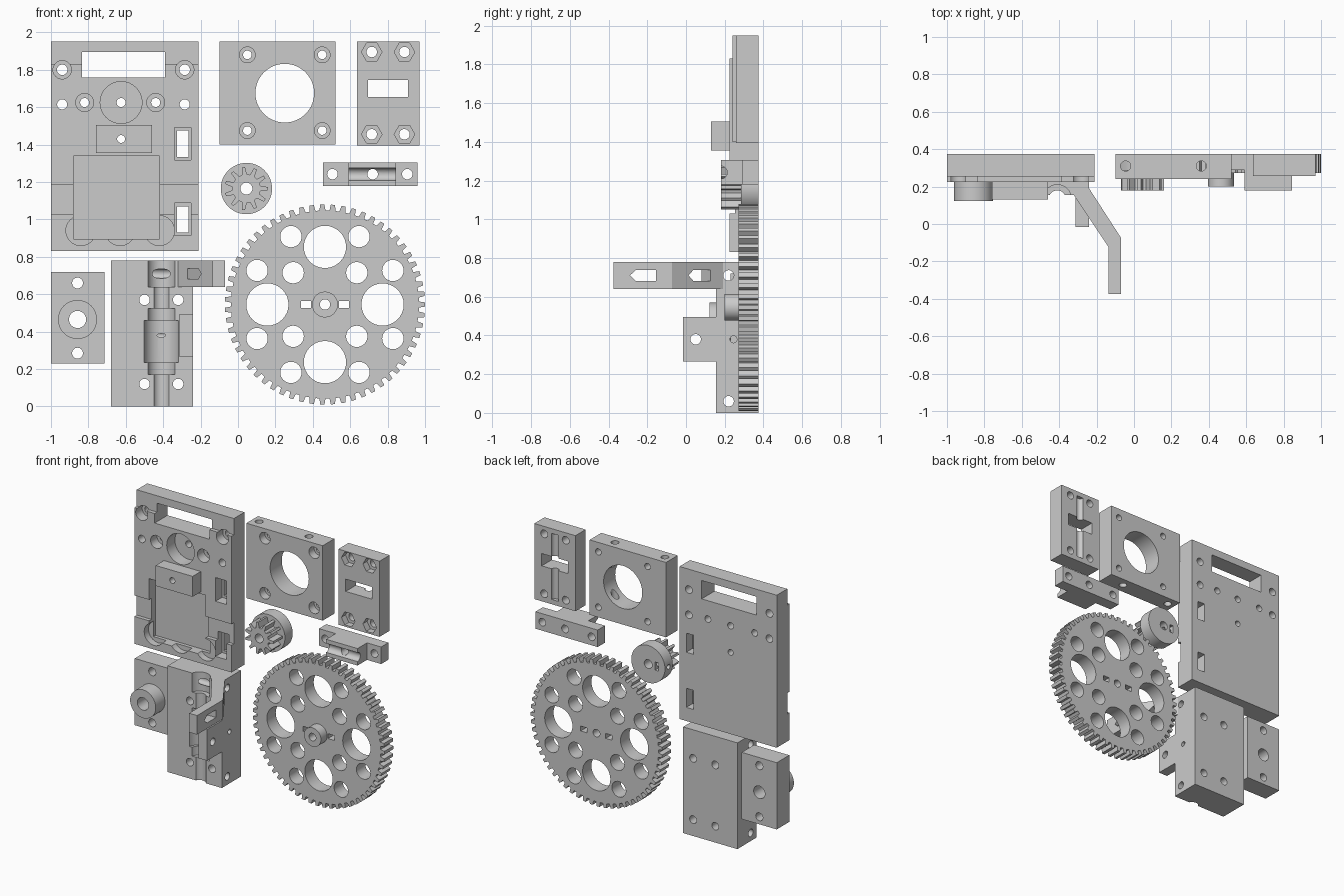
import bpy, bmesh
from math import sin, cos, pi, radians
from mathutils import Vector

if "Cube" in bpy.data.objects:
    bpy.data.objects.remove(bpy.data.objects["Cube"])

BACK = 0.375
PLACE = {'x': lambda u, v, w: (w, u, v), 'y': lambda u, v, w: (u, w, v), 'z': lambda u, v, w: (u, v, w)}


def prism(name, pts, axis, lo, hi):
    """Extrude a 2D profile along an axis."""
    bm = bmesh.new()
    a = [bm.verts.new(PLACE[axis](u, v, lo)) for u, v in pts]
    b = [bm.verts.new(PLACE[axis](u, v, hi)) for u, v in pts]
    bm.faces.new(a)
    bm.faces.new(b[::-1])
    for i in range(len(pts)):
        j = (i + 1) % len(pts)
        bm.faces.new((a[i], a[j], b[j], b[i]))
    bmesh.ops.recalc_face_normals(bm, faces=bm.faces)
    me = bpy.data.meshes.new(name)
    bm.to_mesh(me)
    bm.free()
    ob = bpy.data.objects.new(name, me)
    bpy.context.collection.objects.link(ob)
    return ob


def ring(u, v, r, n=32):
    return [(u + r * cos(2 * pi * i / n), v + r * sin(2 * pi * i / n)) for i in range(n)]


def rect(u0, u1, v0, v1):
    return [(u0, v0), (u1, v0), (u1, v1), (u0, v1)]


def gear(u, v, root, tip, teeth, wr, wt):
    pts = []
    for i in range(teeth):
        for r, o in ((root, -wr), (tip, -wt), (tip, wt), (root, wr)):
            a = 2 * pi * (i + o) / teeth
            pts.append((u + r * cos(a), v + r * sin(a)))
    return pts


def combine(ob, other, op='DIFFERENCE'):
    other.hide_render = True
    m = ob.modifiers.new('bool', 'BOOLEAN')
    m.operation, m.solver, m.object = op, 'EXACT', other
    bpy.context.view_layer.objects.active = ob
    bpy.ops.object.modifier_apply(modifier=m.name)
    bpy.data.objects.remove(other)


def cut(ob, pts, axis='y', lo=-1, hi=1):
    combine(ob, prism('cutter', pts, axis, lo, hi))


def add(ob, pts, axis, lo, hi):
    combine(ob, prism('addition', pts, axis, lo, hi), 'UNION')


def holes(ob, spots, r, bore=None, depth=0.3, sides=32):
    for u, v in spots:
        cut(ob, ring(u, v, r))
        if bore:
            cut(ob, ring(u, v, bore, sides), 'y', -1, depth)


# Main mounting plate: stepped side profile, then pockets and holes
plate = prism('main_plate', [(BACK, 0.83), (BACK, 1.95), (0.253, 1.95), (0.253, 1.83), (0.225, 1.83),
              (0.225, 1.185), (0.253, 1.185), (0.253, 1.03), (0.225, 1.03), (0.225, 0.83)], 'x', -1, -0.21)
for x in (-0.84, -0.63, -0.42):
    cut(plate, ring(x, 0.94, 0.08), 'y', 0, 0.275)
cut(plate, rect(-0.88, -0.42, 0.895, 1.34), 'y', 0, 0.3)
cut(plate, rect(-0.835, -0.39, 1.76, 1.895))
for z in (1.0, 1.405):
    cut(plate, rect(-0.325, -0.265, z - 0.07, z + 0.07))
    cut(plate, rect(-0.34, -0.25, z - 0.087, z + 0.087), 'y', 0, 0.3)
add(plate, rect(-0.76, -0.46, 1.355, 1.505), 'y', 0.13, 0.28)
holes(plate, [(-0.94, 1.8), (-0.285, 1.8)], 0.028, 0.049, 0.3)
holes(plate, [(-0.82, 1.625), (-0.44, 1.625)], 0.024, 0.048, 0.3)
holes(plate, [(-0.94, 1.615), (-0.285, 1.615)], 0.027)
holes(plate, [(-0.625, 1.43)], 0.021)
holes(plate, [(-0.625, 1.625)], 0.024, 0.112, 0.32)

# Square motor plate with large bore and vertical rod holes
motor = prism('motor_plate', rect(-0.1, 0.52, 1.4, 1.95), 'y', 0.24, BACK)
cut(motor, ring(0.25, 1.675, 0.157, 64))
holes(motor, [(x, z) for x in (0.05, 0.45) for z in (1.475, 1.88)], 0.023, 0.042, 0.3)
for x in (-0.045, 0.36):
    cut(motor, ring(x, 0.31, 0.027), 'z', 1, 2.1)

# Clamp plate with hexagonal nut pockets, rod groove on the back
clamp = prism('clamp_plate', rect(0.635, 0.97, 1.395, 1.95), 'y', 0.257, BACK)
cut(clamp, rect(0.695, 0.91, 1.655, 1.745))
holes(clamp, [(x, z) for x in (0.715, 0.89) for z in (1.455, 1.895)], 0.028, 0.055, 0.305, 6)
cut(clamp, ring(0.802, BACK, 0.027), 'z', 1.43, 1.915)

# Small clamp bar with raised grooved middle
bar = prism('clamp_bar', [(0.455, BACK), (0.455, 0.29), (0.59, 0.29), (0.59, 0.18), (0.845, 0.18),
            (0.845, 0.29), (0.96, 0.29), (0.96, BACK)], 'z', 1.18, 1.305)
cut(bar, ring(0.18, 1.242, 0.033), 'x', 0, 1.1)
holes(bar, [(0.505, 1.242), (0.72, 1.242), (0.905, 1.242)], 0.028)

# Small drive gear with hub, nut slot and set screw hole
px, pz = 0.045, 1.165
pinion = prism('small_gear', ring(px, pz, 0.137, 48), 'y', 0.285, BACK)
add(pinion, gear(px, pz, 0.076, 0.116, 11, 0.3, 0.13), 'y', 0.18, 0.3)
holes(pinion, [(px, pz)], 0.032)
cut(pinion, rect(px - 0.085, px - 0.055, pz - 0.03, pz + 0.03), 'y', 0.305, 0.5)
cut(pinion, ring(0.332, pz, 0.018, 16), 'x', px - 0.2, px)

# Large gear with lightening holes, hub and pin slots
gx, gz = 0.465, 0.545
big = prism('large_gear', gear(gx, gz, 0.503, 0.535, 59, 0.3, 0.2), 'y', 0.272, BACK)
add(big, ring(gx, gz, 0.069), 'y', 0.2, 0.3)
holes(big, [(gx, gz)], 0.028)
holes(big, [(gx + dx, gz + dz) for dx, dz in ((0.308, 0), (-0.308, 0), (0, 0.308), (0, -0.308))], 0.113)
holes(big, [(gx + s * dx, gz + t * dz) for s in (-1, 1) for t in (-1, 1)
            for dx, dz in ((0.182, 0.363), (0.363, 0.182), (0.17, 0.17))], 0.057)
for s in (-1, 1):
    x0, x1 = sorted((gx + s * 0.075, gx + s * 0.128))
    cut(big, rect(x0, x1, gz - 0.018, gz + 0.018))

# Guide block with round boss
guide = prism('guide_block', rect(-1, -0.715, 0.23, 0.72), 'y', 0.23, BACK)
add(guide, ring(-0.858, 0.465, 0.104, 48), 'y', 0.122, 0.3)
holes(guide, [(-0.858, 0.465)], 0.046)
holes(guide, [(-0.858, 0.285), (-0.858, 0.66)], 0.029)

# Idler block with bearing cavity, side tab and bent lever arm
idler = prism('idler_block', rect(-0.68, -0.24, 0, 0.78), 'y', 0.155, BACK)
add(idler, rect(-0.312, -0.24, 0.265, 0.495), 'y', -0.015, 0.2)
add(idler, [(-0.3, 0.23), (-0.27, 0.23), (-0.24, 0.19), (-0.07, -0.073), (-0.07, -0.375), (-0.135, -0.375),
            (-0.135, -0.125), (-0.325, 0.16)], 'z', 0.64, 0.78)
for r, z0, z1 in ((0.045, -0.1, 0.7), (0.075, 0.17, 0.525), (0.095, 0.235, 0.46), (0.075, 0.64, 0.9)):
    cut(idler, ring(-0.41, 0.135, r), 'z', z0, z1)
holes(idler, [(x, z) for x in (-0.5, -0.32) for z in (0.12, 0.57)], 0.028)
for y, z, r in ((0.22, 0.71, 0.027), (0.22, 0.06, 0.027), (0.05, 0.38, 0.027), (0.245, 0.38, 0.018)):
    cut(idler, ring(y, z, r), 'x', -1, -0.2)

# Pointed slots through the lever: straight end and slanted part
point = [(-0.067, 0), (-0.038, 0.028), (0.067, 0.028), (0.067, -0.028), (-0.038, -0.028)]
cut(idler, [(u - 0.222, v + 0.71) for u, v in point], 'x', -0.3, 0.1)
slot = prism('cutter', point, 'x', -0.06, 0.12)
slot.rotation_euler = (0, 0, radians(33))
slot.location = (-0.2, 0.045, 0.71)
bpy.context.view_layer.update()
combine(idler, slot)

# Smooth curved walls, keep hard edges
bpy.ops.object.select_all(action='SELECT')
bpy.ops.object.shade_smooth_by_angle(angle=radians(25))
